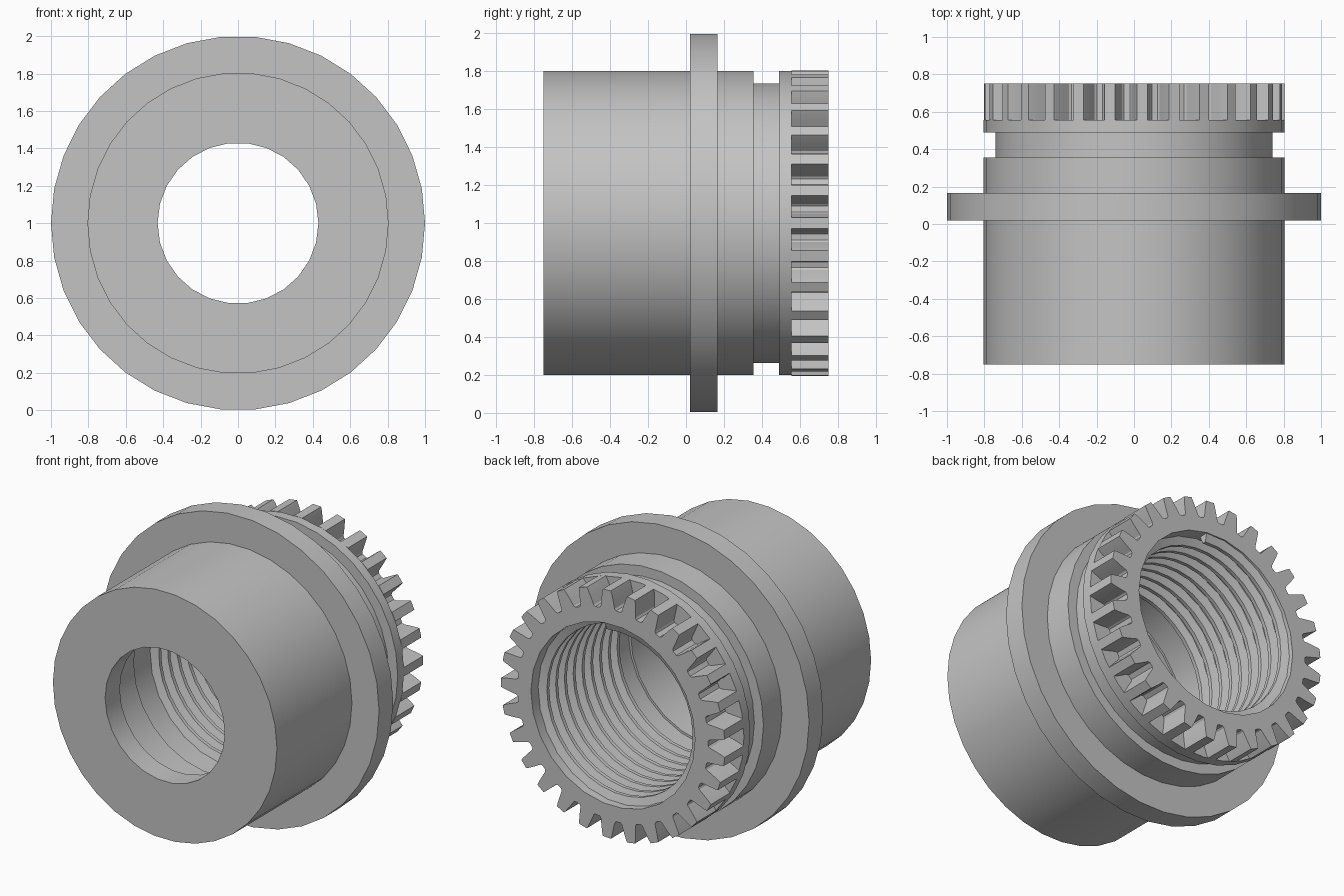
import bpy, bmesh, math
from math import cos, sin, radians, tau

cube = bpy.data.objects.get("Cube")
if cube:
    bpy.data.objects.remove(cube, do_unlink=True)

GREY = (0.55, 0.55, 0.55, 1)
metal = bpy.data.materials.new("plain grey")
metal.use_nodes = True
metal.diffuse_color = GREY
metal.node_tree.nodes["Principled BSDF"].inputs["Base Color"].default_value = GREY


def polar(r, angle, y):
    """Point at a radius and angle around the part's long (y) axis."""
    return (r * cos(angle), y, 1 + r * sin(angle))


def loft(name, rings, closed_ring=True):
    """Join successive closed rings of points and cap both ends."""
    bm = bmesh.new()
    loops = [[bm.verts.new(p) for p in ring] for ring in rings]
    n = len(loops[0])
    for a, b in zip(loops, loops[1:]):
        for i in range(n):
            j = (i + 1) % n
            bm.faces.new((a[i], a[j], b[j], b[i]))
    bm.faces.new(loops[0])
    bm.faces.new(loops[-1])
    bmesh.ops.recalc_face_normals(bm, faces=bm.faces)
    mesh = bpy.data.meshes.new(name)
    bm.to_mesh(mesh)
    bm.free()
    mesh.materials.append(metal)
    obj = bpy.data.objects.new(name, mesh)
    bpy.context.collection.objects.link(obj)
    return obj


def lathe(name, profile, sides):
    return loft(name, [[polar(r, tau * i / sides, y) for i in range(sides)]
                       for r, y in profile])


def activate(obj):
    bpy.ops.object.select_all(action='DESELECT')
    obj.select_set(True)
    bpy.context.view_layer.objects.active = obj


def smooth(obj):
    activate(obj)
    bpy.ops.object.shade_smooth_by_angle(angle=radians(25))


# Stepped body: barrel, flange, groove and collar
body = lathe("body", [(0.805, -0.75), (0.805, 0.02), (1.0, 0.02), (1.0, 0.165),
                      (0.805, 0.165), (0.805, 0.355), (0.74, 0.355),
                      (0.74, 0.49), (0.805, 0.49), (0.805, 0.555)], 34)

# Toothed ring at the back
TEETH = 29
half_tooth = [(0.685, 4.9), (0.695, 4.1), (0.74, 3.3), (0.785, 2.5), (0.805, 2.05)]
tooth = [(r, -a) for r, a in half_tooth] + [(r, a) for r, a in reversed(half_tooth)]
outline = [(r, tau * k / TEETH + radians(a)) for k in range(TEETH) for r, a in tooth]
gear = loft("toothed_ring", [[polar(r, a, y) for r, a in outline]
                             for y in (0.555, 0.75)])

# Stepped bore through both parts
bore = lathe("bore_cutter", [(0.43, -0.9), (0.43, -0.6), (0.575, -0.6),
                             (0.575, -0.25), (0.59, -0.25), (0.59, 0.9)], 26)
bore.hide_render = True
for part in (body, gear):
    cut = part.modifiers.new("bore", 'BOOLEAN')
    cut.operation = 'DIFFERENCE'
    cut.solver = 'EXACT'
    cut.object = bore
    activate(part)
    bpy.ops.object.modifier_apply(modifier=cut.name)
    smooth(part)
bpy.data.objects.remove(bore, do_unlink=True)

# Internal screw thread: a trapezoid ridge swept along a helix
PITCH, START, END, STEPS = 0.09, -0.08, 0.715, 34
ridge = [(0.6, -0.034), (0.54, -0.012), (0.54, 0.012), (0.6, 0.034)]
count = int((END - START) / PITCH * STEPS)
rings = []
for i in range(count + 1):
    angle = radians(20) - tau * i / STEPS
    y = START + PITCH * i / STEPS
    rings.append([polar(r, angle, y + dy) for r, dy in ridge])
thread = loft("inner_thread", rings)
smooth(thread)
